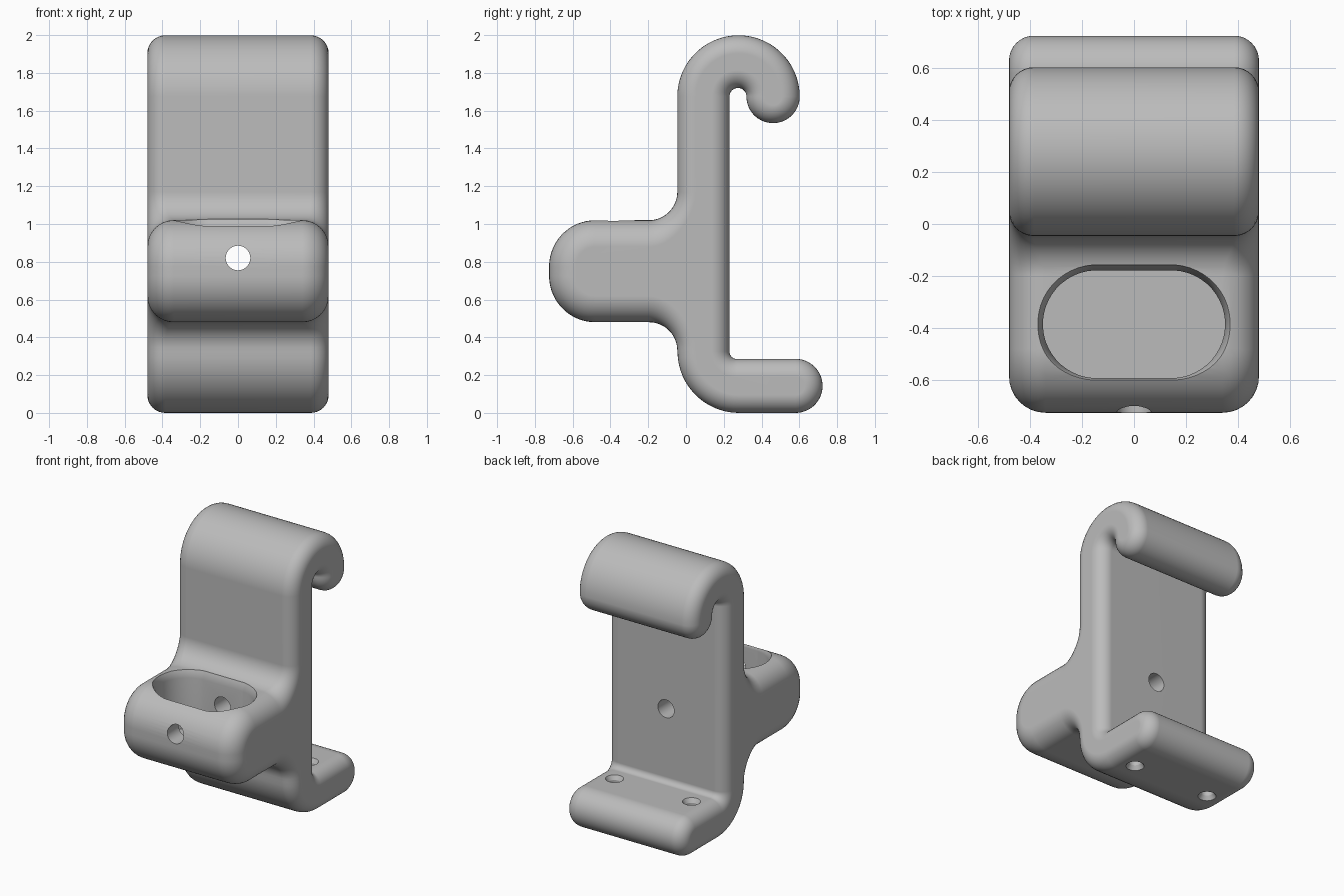
import bpy, bmesh, math
from mathutils import Vector, Matrix

cube = bpy.data.objects.get("Cube")
if cube:
    bpy.data.objects.remove(cube, do_unlink=True)

HALF_WIDTH = 0.48
EDGE, ARM_EDGE = 0.095, 0.14   # edge rounding of the plate and of the arm

grey = bpy.data.materials.new("matte grey")
grey.use_nodes = True
grey.diffuse_color = (0.5, 0.5, 0.5, 1)
grey.node_tree.nodes["Principled BSDF"].inputs["Base Color"].default_value = (0.5, 0.5, 0.5, 1)


def make_object(name, bm):
    bmesh.ops.recalc_face_normals(bm, faces=bm.faces)
    mesh = bpy.data.meshes.new(name)
    bm.to_mesh(mesh)
    bm.free()
    mesh.materials.append(grey)
    obj = bpy.data.objects.new(name, mesh)
    bpy.context.collection.objects.link(obj)
    return obj


def loft(name, rings):
    """Skin a stack of closed rings and cap both ends."""
    bm = bmesh.new()
    rows = [[bm.verts.new(p) for p in ring] for ring in rings]
    for low, high in zip(rows, rows[1:]):
        for i in range(len(low)):
            j = (i + 1) % len(low)
            bm.faces.new((low[i], low[j], high[j], high[i]))
    bm.faces.new(rows[0][::-1])
    bm.faces.new(rows[-1])
    return make_object(name, bm)


# Side profile as tangent arcs: centre y, centre z, radius, start and end angle
ARCS = [
    (0.28, 0.325, 0.325, 180, 270),     # heel
    (0.58, 0.143, 0.143, -90, 90),      # foot end
    (0.27, 0.325, 0.04, -90, -180),     # foot inner corner
    (0.275, 1.675, 0.045, 180, 0),      # hook throat
    (0.461, 1.675, 0.141, 180, 360),    # hook tip
    (0.278, 1.675, 0.324, 0, 180),      # hook crown
    (-0.196, 1.17, 0.15, 0, -90),       # upper arm fillet
    (-0.48, 0.775, 0.245, 90, 180),     # arm nose, upper
    (-0.48, 0.725, 0.245, 180, 270),    # arm nose, lower
    (-0.196, 0.33, 0.15, 90, 0),        # lower arm fillet
]

profile = []   # (point, outward normal, edge radius)
for cy, cz, radius, start, end in ARCS:
    steps = max(8, abs(end - start) // 6)
    for i in range(steps + 1):
        a = math.radians(start + (end - start) * i / steps)
        ray = Vector((math.cos(a), math.sin(a)))
        point = Vector((cy, cz)) + ray * radius
        blend = min(1, max(0, (-point.x - 0.046) / 0.15))
        blend = blend * blend * (3 - 2 * blend)
        edge = EDGE + (ARM_EDGE - EDGE) * blend
        profile.append((point, ray if end > start else -ray, edge))

# Bracket body: the profile swept across, with rounded rims
rings = []
for side in (-1, 1):
    for k in range(9):
        t = math.radians(90 * (k if side > 0 else 8 - k) / 8)
        ring = []
        for point, normal, edge in profile:
            q = point - normal * edge * (1 - math.cos(t))
            ring.append((side * (HALF_WIDTH - edge * (1 - math.sin(t))), q.x, q.y))
        rings.append(ring)
body = loft("bracket_body", rings)


def cut(name, sections, place, half_length=0.0):
    """Cut a stadium or round hole; sections are (height, radius)."""
    shape = []
    for i in range(48):
        a = math.tau * (i + 0.5) / 48
        shape.append((math.cos(a), math.sin(a)))
    cutter = loft(name, [
        [place @ Vector((c * r + math.copysign(half_length, c), s * r, h)) for c, s in shape]
        for h, r in sections])
    cutter.hide_render = True
    mod = body.modifiers.new(name, 'BOOLEAN')
    mod.operation, mod.solver, mod.object = 'DIFFERENCE', 'EXACT', cutter
    bpy.context.view_layer.objects.active = body
    bpy.ops.object.modifier_apply(modifier=mod.name)
    bpy.data.objects.remove(cutter, do_unlink=True)


# Pocket in the arm with a chamfered lip
cut("pocket", [(0.6, 0.207), (0.97, 0.207), (1.02, 0.228), (1.2, 0.228)],
    Matrix.Translation((0, -0.385, 0)), 0.143)

# Bore running front to back
cut("bore", [(-1, 0.065), (1, 0.065)],
    Matrix.Translation((0, 0, 0.82)) @ Matrix.Rotation(math.pi / 2, 4, 'X'))

# Screw holes through the foot, countersunk on both faces
for x in (-0.31, 0.31):
    cut("screw_hole", [(-0.05, 0.06), (0, 0.06), (0.03, 0.042),
                       (0.255, 0.042), (0.285, 0.06), (0.4, 0.06)],
        Matrix.Translation((x, 0.38, 0)))

# Smooth shading with crisp hole rims
bpy.ops.object.select_all(action='DESELECT')
body.select_set(True)
bpy.context.view_layer.objects.active = body
bpy.ops.object.shade_smooth_by_angle(angle=math.radians(30))
weighted = body.modifiers.new("weighted_normals", 'WEIGHTED_NORMAL')
weighted.keep_sharp = True
